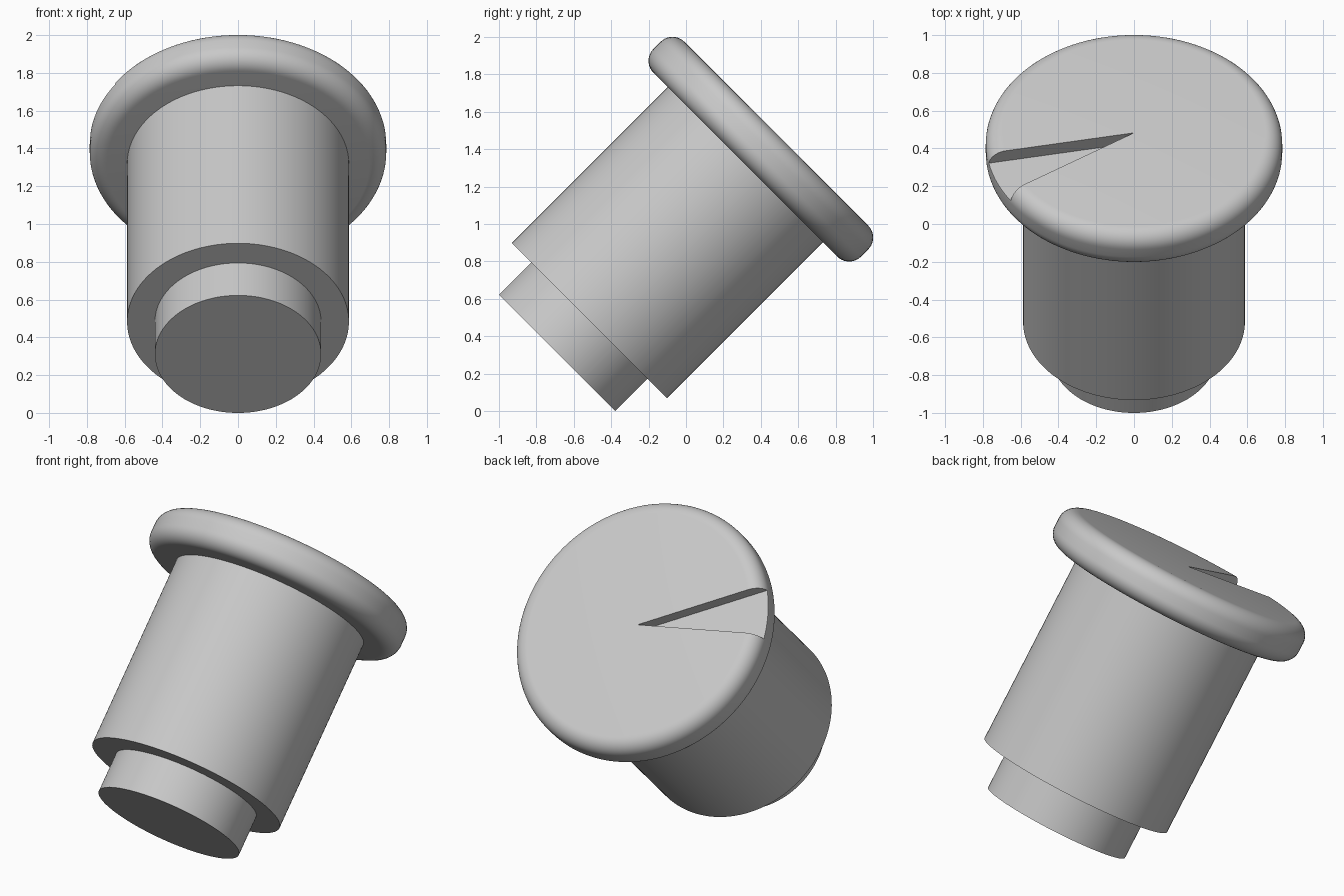
import bpy, bmesh
from math import radians, sin, cos, pi
from mathutils import Matrix

if "Cube" in bpy.data.objects:
    bpy.data.objects.remove(bpy.data.objects["Cube"], do_unlink=True)

SEGMENTS = 128
# Everything is built upright, then tilted back about the x axis
TILT = Matrix.Translation((0, -0.689, 0.311)) @ Matrix.Rotation(radians(-45), 4, 'X')

grey = bpy.data.materials.new("light grey")
grey.use_nodes = True
colour = (0.58, 0.58, 0.58, 1)
grey.diffuse_color = colour
grey.node_tree.nodes["Principled BSDF"].inputs["Base Color"].default_value = colour


def add_object(name, bm):
    bmesh.ops.recalc_face_normals(bm, faces=bm.faces)
    mesh = bpy.data.meshes.new(name)
    bm.to_mesh(mesh)
    bm.free()
    mesh.materials.append(grey)
    obj = bpy.data.objects.new(name, mesh)
    bpy.context.collection.objects.link(obj)
    obj.matrix_world = TILT
    return obj


def activate(obj):
    bpy.ops.object.select_all(action='DESELECT')
    obj.select_set(True)
    bpy.context.view_layer.objects.active = obj


def turned(name, profile):
    """Solid of revolution with flat ends from (radius, height) points."""
    bm = bmesh.new()
    rings = []
    for r, z in profile:
        angles = [2 * pi * i / SEGMENTS for i in range(SEGMENTS)]
        rings.append([bm.verts.new((r * cos(a), r * sin(a), z)) for a in angles])
    for low, high in zip(rings, rings[1:]):
        for i in range(SEGMENTS):
            j = (i + 1) % SEGMENTS
            bm.faces.new((low[i], low[j], high[j], high[i]))
    bm.faces.new(rings[0][::-1])
    bm.faces.new(rings[-1])
    return add_object(name, bm)


# Stepped shaft
base = turned("base_plug", [(0.44, 0), (0.44, 0.243)])
body = turned("body", [(0.587, 0.243), (0.587, 1.423)])

# Cap with a rounded rim
BOTTOM, TOP, RADIUS, FILLET = 1.423, 1.657, 0.785, 0.09
rim = []
for centre_z, start in ((BOTTOM + FILLET, -90), (TOP - FILLET, 0)):
    for step in range(11):
        a = radians(start + 9 * step)
        rim.append((RADIUS - FILLET + FILLET * cos(a), centre_z + FILLET * sin(a)))
cap = turned("cap", rim)

# Wedge-shaped pointer notch, cut from the cap centre to its rim
bm = bmesh.new()
corners = [(0, 0)] + [(-1.2 * cos(radians(a)), -1.2 * sin(radians(a))) for a in (11.2, 33.6)]
floor = bm.faces.new([bm.verts.new((x, y, TOP - 0.075)) for x, y in corners])
extruded = bmesh.ops.extrude_face_region(bm, geom=[floor])["geom"]
bmesh.ops.translate(bm, vec=(0, 0, 0.3),
                    verts=[v for v in extruded if isinstance(v, bmesh.types.BMVert)])
cutter = add_object("notch_cutter", bm)
cutter.hide_render = True
bpy.context.view_layer.update()

cut = cap.modifiers.new("notch", 'BOOLEAN')
cut.operation = 'DIFFERENCE'
cut.solver = 'EXACT'
cut.object = cutter
activate(cap)
bpy.ops.object.modifier_apply(modifier=cut.name)
bpy.data.objects.remove(cutter, do_unlink=True)

# Smooth round sides, sharp steps
for part in (base, body, cap):
    activate(part)
    bpy.ops.object.shade_smooth_by_angle(angle=radians(30))
